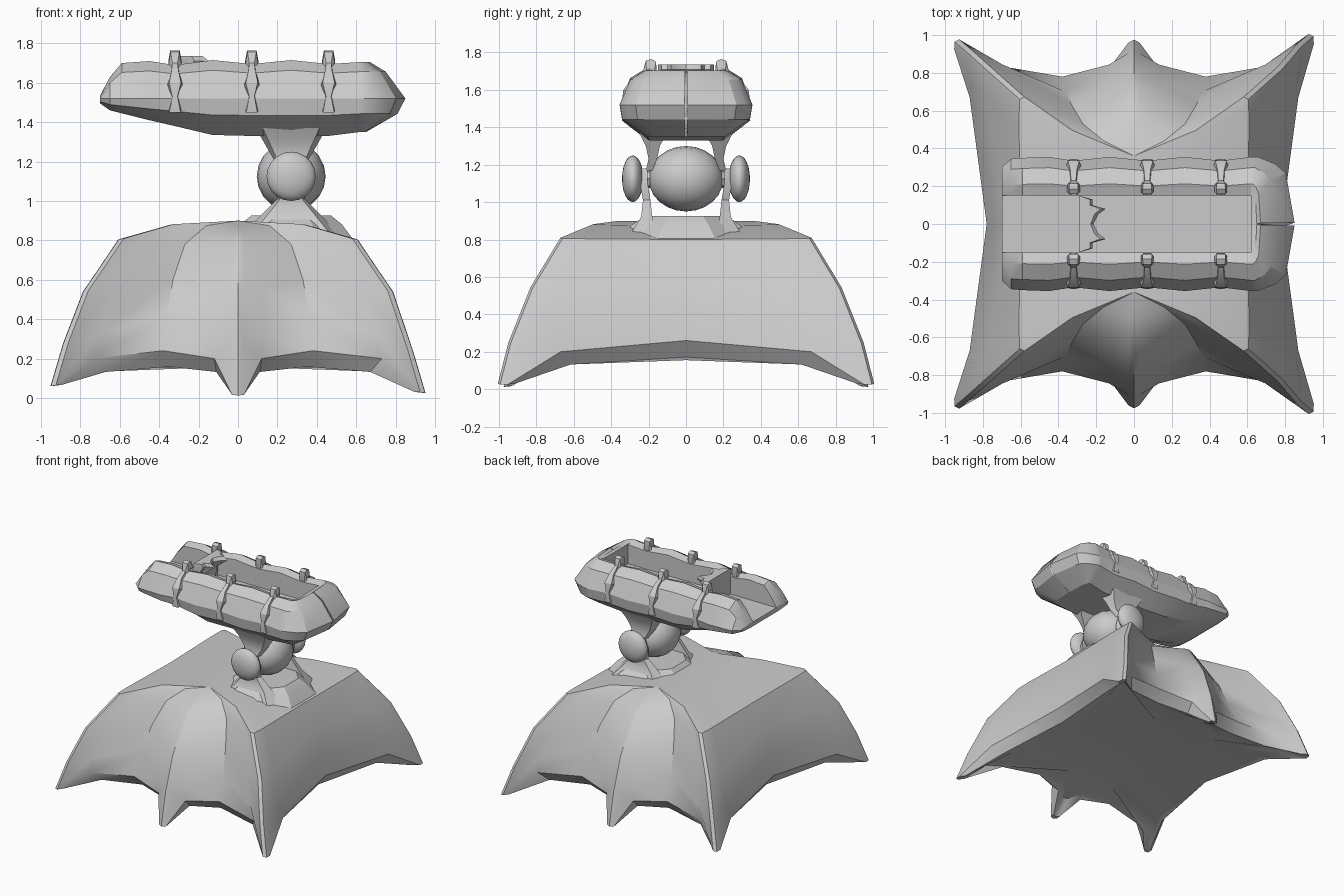
import bpy, bmesh, math
from mathutils import Vector

if "Cube" in bpy.data.objects:
    bpy.data.objects.remove(bpy.data.objects["Cube"])

grey = bpy.data.materials.new("plain_grey")
grey.use_nodes = True
COLOUR = (0.6, 0.6, 0.6, 1)
grey.diffuse_color = COLOUR
grey.node_tree.nodes["Principled BSDF"].inputs["Base Color"].default_value = COLOUR


def finish(name, bm, angle=28):
    bmesh.ops.remove_doubles(bm, verts=bm.verts, dist=0.0005)
    bmesh.ops.recalc_face_normals(bm, faces=bm.faces)
    mesh = bpy.data.meshes.new(name)
    bm.to_mesh(mesh)
    bm.free()
    mesh.materials.append(grey)
    obj = bpy.data.objects.new(name, mesh)
    bpy.context.collection.objects.link(obj)
    bpy.ops.object.select_all(action="DESELECT")
    obj.select_set(True)
    bpy.context.view_layer.objects.active = obj
    bpy.ops.object.shade_smooth_by_angle(angle=math.radians(angle))
    return obj


def skin(bm, rows, closed=True):
    """Join neighbouring rows of points with quads."""
    grid = [[bm.verts.new(p) for p in row] for row in rows]
    for a, b in zip(grid, grid[1:]):
        n = len(a)
        for i in range(n if closed else n - 1):
            j = (i + 1) % n
            bm.faces.new((a[i], a[j], b[j], b[i]))
    return grid


def loft(name, rows, angle=28):
    bm = bmesh.new()
    grid = skin(bm, rows)
    bm.faces.new(grid[0])
    bm.faces.new(grid[-1])
    return finish(name, bm, angle)


# Webbed base: one quarter as profiles from the ridge down to the rim
def profile(*pts):
    return [Vector(p) for p in pts]


middle_leg = profile((0, .36, .9), (0, .5, .865), (0, .66, .79), (0, .83, .53), (0, .92, .27), (0, .975, .012))
web = profile((0, .36, .9), (.16, .44, .875), (.27, .53, .78), (.33, .63, .6), (.36, .7, .42), (.38, .78, .24))
corner_leg = profile((0, .36, .9), (.34, .49, .88), (.605, .66, .805), (.785, .82, .54), (.885, .91, .28), (.95, .965, .06))
side = profile((0, 0, .9), (.35, 0, .87), (.6, 0, .8), (.69, 0, .6), (.74, 0, .42), (.78, 0, .26))


def edge(leg, shift):
    """Shoulder of a leg, a little beside its crest."""
    return [p + Vector(shift) * min(i, 2) / 2 for i, p in enumerate(leg)]


def flank(leg, panel, t, push, foot):
    """Where a leg runs out into the web beside it."""
    col = [p.lerp(q, t) + Vector(push) * min(i, 1) for i, (p, q) in enumerate(zip(leg, panel))]
    return col[:-1] + [Vector(foot)]


columns = [
    middle_leg,
    edge(middle_leg, (.03, -.015, .004)),
    flank(middle_leg, web, .37, (0, .005, 0), (.12, .84, .2)),
    web,
    flank(corner_leg, web, .36, (0, .01, 0), (.73, .84, .2)),
    edge(corner_leg, (-.025, .012, .004)),
    corner_leg,
    edge(corner_leg, (.002, -.04, 0)),
    flank(corner_leg, side, .2, (.005, 0, 0), (.87, .67, .2)),
    side,
]
# Underside: bevelled rim, horn shaped feet and a flat floor
for col in columns:
    rim = col[-1]
    foot = rim.z < .1
    k, z = (.965, rim.z + .003) if foot else (.92, rim.z * .66)
    col.append(Vector((rim.x * k, rim.y * k, z)))
    k = .85 if foot else .84
    col.append(Vector((rim.x * k, rim.y * k, .13 if foot else .155)))
    col.append(Vector((0, rim.y * .4, .16)))

bm = bmesh.new()
for sx in (-1, 1):
    for sy in (-1, 1):
        skin(bm, [[(p.x * sx, p.y * sy, p.z) for p in col] for col in columns], closed=False)
for v in bm.verts:  # left corner feet splay a little further
    if v.co.x > .86 and abs(v.co.y) > .87:
        v.co.y *= 1.03
        v.co.z -= .035
bmesh.ops.dissolve_degenerate(bm, dist=0.0005, edges=bm.edges)
finish("webbed_base", bm, 35)


# Mound under the pivot
CX, PIVOT = .27, 1.125


def octagon(rx, ry, z):
    ring = [math.pi / 8 + i * math.pi / 4 for i in range(8)]
    return [(CX + rx * math.cos(a), ry * math.sin(a), z) for a in ring]


loft("pivot_mound", [octagon(.36, .44, .78), octagon(.28, .31, .88), octagon(.22, .24, .925)], 20)


# Pivot ball and side caps
def ball(name, y, r, ry, seg):
    bm = bmesh.new()
    bmesh.ops.create_uvsphere(bm, u_segments=seg, v_segments=12, radius=1)
    for v in bm.verts:
        x, yy, z = v.co
        v.co = (CX + x * r, y + z * ry, PIVOT + yy * r)
    return finish(name, bm, 35)


ball("pivot_ball", 0, .175, .2, 20)
for side_name, s in (("front", -1), ("back", 1)):
    ball(side_name + "_pivot_cap", s * .285, .125, .057, 20)
    loft(side_name + "_pivot_axle", [
        [(CX + .05 * math.cos(a), s * y, PIVOT + .05 * math.sin(a))
         for a in (i * math.pi / 4 for i in range(8))] for y in (.17, .27)])

    # Flared struts holding the ball: height, half width, inner and outer depth
    def strut(name, stations):
        loft(name, [[(CX - w, s * a, z), (CX + w, s * a, z), (CX + w * .8, s * b, z), (CX - w * .8, s * b, z)]
                    for z, w, a, b in stations])

    strut(side_name + "_lower_strut", [(.84, .24, .17, .29), (.92, .16, .18, .24), (1.01, .07, .19, .23),
                                       (1.1, .08, .205, .245), (1.18, .05, .205, .24)])
    strut(side_name + "_upper_strut", [(1.37, .18, .1, .25), (1.3, .14, .14, .215), (1.23, .1, .155, .2),
                                       (1.17, .06, .18, .215)])


# Trough hull: half width, underside and top along its length
WAIST, FLOOR, TROUGH_END = 1.51, 1.53, .62


def hull_section(x, w, bottom, top, floor):
    inner = min(.15, w * .5)
    half = [(inner, floor), (inner, max(top - .02, floor)), (w * .6, top),
            (w * .84, top + (WAIST - top) * .25), (w, WAIST + .01),
            (w * .96, WAIST + (bottom - WAIST) * .42), (w * .58, bottom)]
    return [(x, y, z) for y, z in half] + [(x, -y, z) for y, z in reversed(half)]


stations = [(-.7, .3, 1.495, 1.535), (-.65, .345, 1.46, 1.63), (-.59, .35, 1.445, 1.7), (-.45, .355, 1.41, 1.71),
            (-.32, .335, 1.38, 1.69), (-.13, .355, 1.335, 1.715), (.07, .335, 1.33, 1.695),
            (.27, .355, 1.33, 1.715), (.46, .335, 1.33, 1.695), (TROUGH_END, .355, 1.35, 1.705)]
rows = [hull_section(*st, FLOOR) for st in stations]
# Rounded nose: each level reaches its own distance past the trough
end = hull_section(*stations[-1], 1.69)
reach = [.03, .03, .05, .13, .23, .19, .03]
for f, narrow in ((0, 1), (.15, 1), (.55, .9), (.8, .76), (1, .02)):
    rows.append([(x + f * r, y * narrow, z) for (x, y, z), r in zip(end, reach + reach[::-1])])
loft("trough_hull", rows, 25)

# Clamps over both rims: depth, height and half width along the strap
strap = [(.155, 1.66, .02), (.16, 1.75, .024), (.185, 1.765, .024), (.215, 1.755, .022), (.23, 1.7, .013),
         (.29, 1.66, .018), (.335, 1.6, .03), (.343, 1.53, .013), (.34, 1.45, .028)]
for place, cx in (("right", -.32), ("middle", .07), ("left", .46)):
    for side_name, s in (("front", -1), ("back", 1)):
        loft(f"{place}_{side_name}_clamp", [
            [(cx - h, s * y, z), (cx + h, s * y, z),
             (cx + h * 1.4, s * (.2 + (y - .2) * .75), 1.55 + (z - 1.55) * .75),
             (cx - h * 1.4, s * (.2 + (y - .2) * .75), 1.55 + (z - 1.55) * .75)]
            for y, z, h in strap])

# Backrest panel with two forward horns
crest = [(0, -.15), (.07, -.13), (.07, -.1), (.14, -.08), (.1, -.05), (.075, 0),
         (.1, .05), (.14, .08), (.07, .1), (.07, .13), (0, .15)]
loft("horned_backrest", [[(-.29 + x * k, y, z) for x, y in crest]
                         for z, k in ((FLOOR - .01, .2), (1.64, .35), (1.71, 1), (1.735, .8))])
